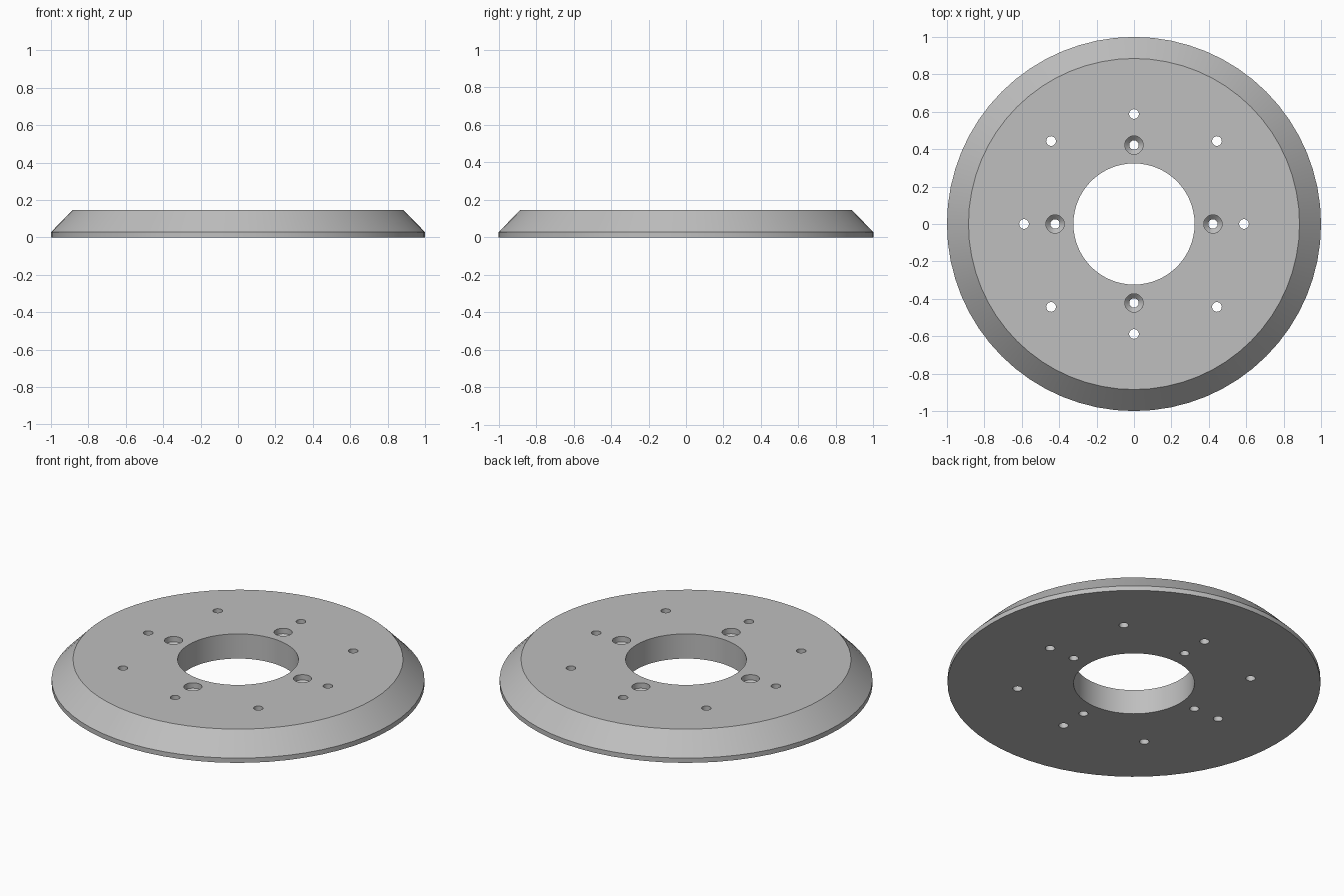
import bpy, bmesh, math

if "Cube" in bpy.data.objects:
    bpy.data.objects.remove(bpy.data.objects["Cube"])

SEG = 64
HEIGHT = 0.146


def lathe(bm, profile, seg, cx=0.0, cy=0.0):
    """Revolve a closed (radius, z) profile; points on the axis become poles."""
    rings = []
    for r, z in profile:
        if r == 0:
            rings.append([bm.verts.new((cx, cy, z))] * seg)
        else:
            rings.append([bm.verts.new((cx + r * math.cos(2 * math.pi * i / seg),
                                        cy + r * math.sin(2 * math.pi * i / seg), z))
                          for i in range(seg)])
    for k, a in enumerate(rings):
        b = rings[(k + 1) % len(rings)]
        for i in range(seg):
            j = (i + 1) % seg
            vs = list(dict.fromkeys((a[i], a[j], b[j], b[i])))
            if len(vs) > 2:
                bm.faces.new(vs)


def make_object(name, bm):
    bmesh.ops.recalc_face_normals(bm, faces=bm.faces)
    mesh = bpy.data.meshes.new(name)
    bm.to_mesh(mesh)
    bm.free()
    obj = bpy.data.objects.new(name, mesh)
    bpy.context.collection.objects.link(obj)
    return obj


# Ring plate with short rim, 45 degree outer slope and central bore
bm = bmesh.new()
lathe(bm, [(0.324, 0), (1, 0), (1, 0.028), (0.885, HEIGHT), (0.324, HEIGHT)], SEG)
plate = make_object("beveled_ring_plate", bm)

# Hole cutters: eight plain holes and four countersunk screw holes
bm = bmesh.new()
for i in range(8):
    a = math.pi / 4 * i
    R = 0.588 if i % 2 == 0 else 0.627
    lathe(bm, [(0, -0.05), (0.026, -0.05), (0.026, 0.2), (0, 0.2)], 24,
          R * math.cos(a), R * math.sin(a))
for i in range(4):
    a = math.pi / 2 * i
    lathe(bm, [(0, -0.05), (0.025, -0.05), (0.025, 0.09), (0.049, 0.114),
               (0.049, 0.2), (0, 0.2)], 32, 0.422 * math.cos(a), 0.422 * math.sin(a))
cutter = make_object("hole_cutter", bm)
cutter.hide_render = True

# Drill the plate and keep the result as its mesh
mod = plate.modifiers.new("holes", 'BOOLEAN')
mod.operation = 'DIFFERENCE'
mod.solver = 'EXACT'
mod.object = cutter
bpy.context.view_layer.objects.active = plate
plate.select_set(True)
bpy.ops.object.modifier_apply(modifier=mod.name)
bpy.data.objects.remove(cutter)

# Plain grey finish, smooth round walls with sharp edges
grey = bpy.data.materials.new("grey")
grey.diffuse_color = (0.52, 0.52, 0.52, 1)
grey.use_nodes = True
grey.node_tree.nodes["Principled BSDF"].inputs["Base Color"].default_value = grey.diffuse_color
plate.data.materials.clear()
plate.data.materials.append(grey)
bpy.ops.object.shade_smooth_by_angle(angle=math.radians(30))
